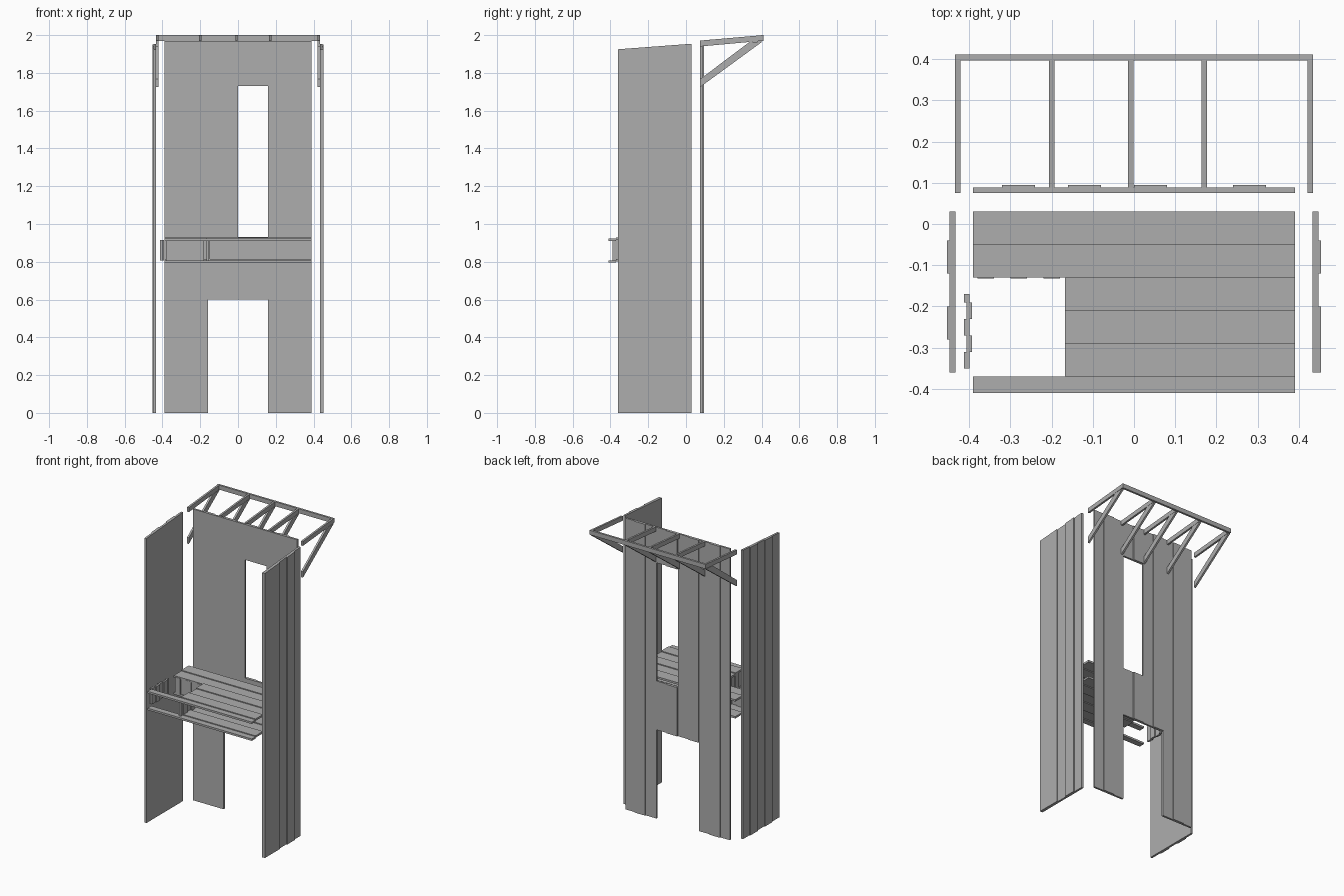
import bpy, bmesh

if "Cube" in bpy.data.objects:
    bpy.data.objects.remove(bpy.data.objects["Cube"], do_unlink=True)

grey = bpy.data.materials.new("weathered grey")
grey.use_nodes = True
GREY = (0.42, 0.42, 0.42, 1)
grey.diffuse_color = GREY
grey.node_tree.nodes["Principled BSDF"].inputs["Base Color"].default_value = GREY


def prism(bm, profile, x0, x1):
    """Extrude a (y, z) profile from x0 to x1."""
    a = [bm.verts.new((x0, y, z)) for y, z in profile]
    b = [bm.verts.new((x1, y, z)) for y, z in profile]
    bm.faces.new(a)
    bm.faces.new(b[::-1])
    n = len(a)
    for i in range(n):
        j = (i + 1) % n
        bm.faces.new((a[j], a[i], b[i], b[j]))


def box(bm, x, y, z):
    prism(bm, [(y[0], z[0]), (y[1], z[0]), (y[1], z[1]), (y[0], z[1])], *x)


def finish(bm, name):
    bmesh.ops.recalc_face_normals(bm, faces=bm.faces[:])
    mesh = bpy.data.meshes.new(name)
    bm.to_mesh(mesh)
    bm.free()
    mesh.materials.append(grey)
    obj = bpy.data.objects.new(name, mesh)
    bpy.context.collection.objects.link(obj)


def pairs(edges):
    return list(zip(edges, edges[1:]))


STEP = 0.006    # how far a proud board stands out
THICK = 0.013   # board thickness

# Back wall: upright boards around a doorway and a window
bm = bmesh.new()
edges = [-0.39, -0.32, -0.24, -0.16, -0.08, 0, 0.08, 0.16, 0.24, 0.32, 0.39]
for i, (x0, x1) in enumerate(pairs(edges)):
    back = 0.075 + THICK + (STEP if i in (1, 3, 5, 8) else 0)
    mid = (x0 + x1) / 2
    spans = [(0.6 if abs(mid) < 0.16 else 0, 1.97)]
    if 0 < mid < 0.16:
        spans = [(0.6, 0.93), (1.73, 1.97)]
    for span in spans:
        box(bm, (x0, x1), (0.075, back), span)
finish(bm, "back_wall")

# Side walls: upright boards with a sloping top
edges = [-0.36, -0.28, -0.2, -0.12, -0.04, 0.03]
for side, name, proud in ((1, "left_wall", (0, 1, 3)), (-1, "right_wall", (1, 3))):
    bm = bmesh.new()
    for i, (y0, y1) in enumerate(pairs(edges)):
        outer = 0.447 + (STEP if i in proud else 0)
        top = [1.952 + 0.075 * y for y in (y0, y1)]
        prism(bm, [(y0, 0), (y1, 0), (y1, top[1]), (y0, top[0])],
              *sorted((side * 0.433, side * outer)))
    finish(bm, name)

# Counter top and lower shelf: long planks with a basin opening
edges = [-0.41, -0.37, -0.29, -0.21, -0.13, -0.05, 0.03]
for name, z in (("counter_top", 0.909), ("lower_shelf", 0.795)):
    bm = bmesh.new()
    for i, (y0, y1) in enumerate(pairs(edges)):
        start = -0.167 if 1 <= i <= 3 else -0.39
        lift = STEP * (i % 2)
        box(bm, (start, 0.39), (y0, y1), (z + lift, z + lift + THICK))
    finish(bm, name)

# Basin panels: short upright boards around the opening
Z = (0.808, 0.915)
bm = bmesh.new()
for i, (y0, y1) in enumerate(pairs([-0.35, -0.31, -0.27, -0.23, -0.19, -0.17])):
    x = -0.412 + STEP * (i % 2)
    box(bm, (x, x + THICK), (y0, y1), Z)
finish(bm, "basin_end_panel")

bm = bmesh.new()
for i, (x0, x1) in enumerate(pairs([-0.38, -0.34, -0.3, -0.26, -0.22, -0.18])):
    y = -0.126 - STEP * (1 - i % 2)
    box(bm, (x0, x1), (y, y + THICK), Z)
finish(bm, "basin_back_panel")

bm = bmesh.new()
for i, (y0, y1) in enumerate(pairs([-0.39, -0.37, -0.33, -0.29, -0.25, -0.21, -0.17, -0.13])):
    x = -0.167 + STEP * (i % 2)
    box(bm, (x, x + THICK), (y0, y1), Z)
finish(bm, "basin_inner_panel")

# Awning frame: sloping rafters with diagonal braces and an outer beam
for i, x in enumerate((-0.427, -0.199, -0.008, 0.17, 0.427), 1):
    y0 = 0.075 if abs(x) > 0.4 else 0.088
    rise = y0 - 0.075
    span = (x - 0.0065, x + 0.0065)
    bm = bmesh.new()
    prism(bm, [(y0, 1.94 + 0.09 * rise), (0.397, 1.969),
               (0.397, 1.999), (y0, 1.971 + 0.09 * rise)], *span)
    finish(bm, f"rafter_{i}")
    bm = bmesh.new()
    prism(bm, [(y0, 1.725 + 0.73 * rise), (0.405, 1.966),
               (0.335, 1.963), (y0, 1.767 + 0.73 * rise)], *span)
    finish(bm, f"brace_{i}")

bm = bmesh.new()
box(bm, (-0.434, 0.434), (0.397, 0.411), (1.97, 2.0))
finish(bm, "outer_beam")
